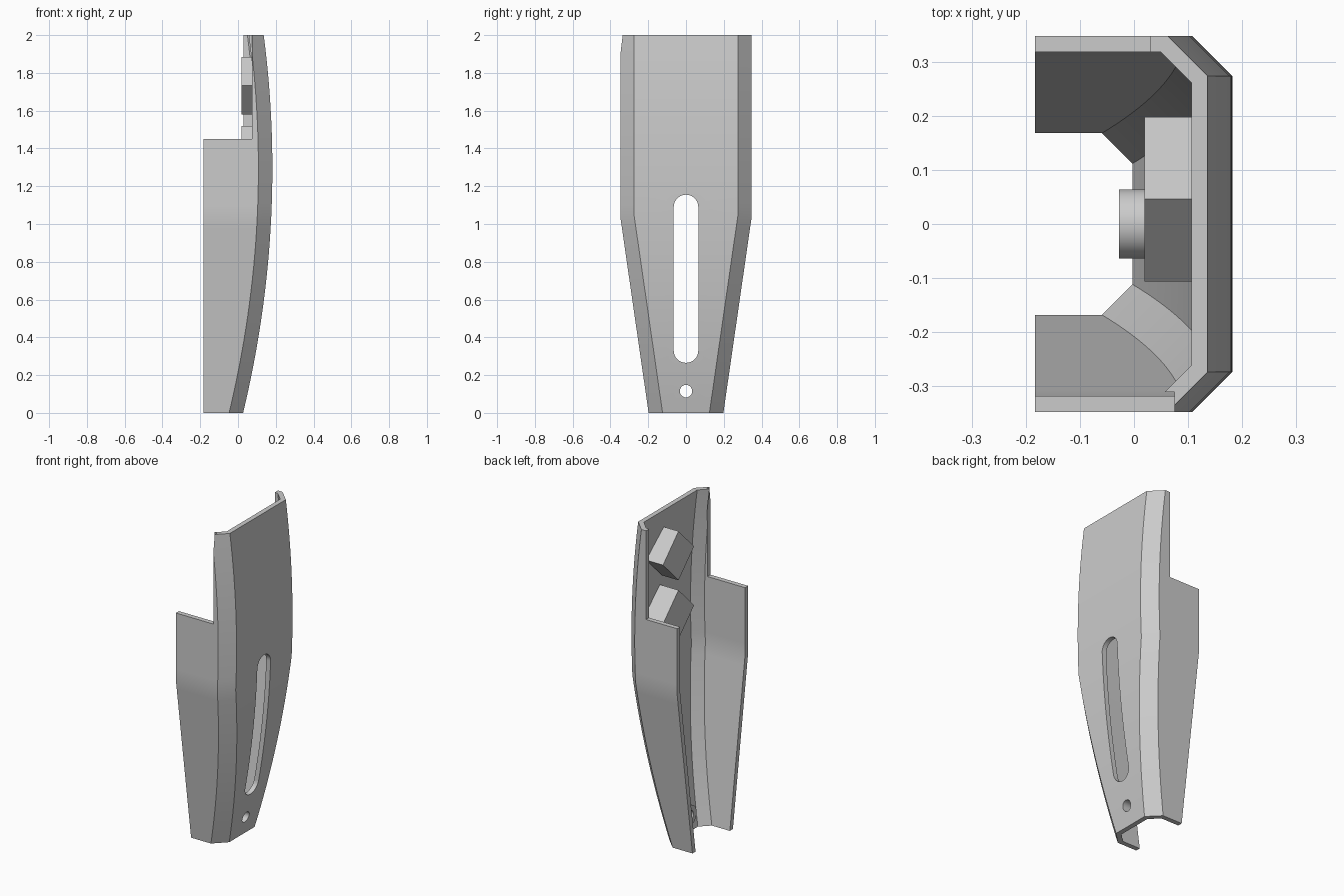
import bpy, bmesh
from math import cos, sin, pi, tan

if "Cube" in bpy.data.objects:
    bpy.data.objects.remove(bpy.data.objects["Cube"])

grey = bpy.data.materials.new("plain grey")
grey.use_nodes = True
colour = (0.6, 0.6, 0.6, 1)
grey.diffuse_color = colour
grey.node_tree.nodes["Principled BSDF"].inputs["Base Color"].default_value = colour

T = 0.03            # sheet thickness
BACK = -0.183       # open edge of the side walls
HOLE_Z = 0.115


def loft(name, rings):
    """Closed solid skinned through rings with equal point counts."""
    bm = bmesh.new()
    loops = [[bm.verts.new(p) for p in ring] for ring in rings]
    n = len(loops[0])
    for a, b in zip(loops, loops[1:]):
        for i in range(n):
            j = (i + 1) % n
            bm.faces.new((a[i], a[j], b[j], b[i]))
    bm.faces.new(loops[0][::-1])
    bm.faces.new(loops[-1])
    bmesh.ops.recalc_face_normals(bm, faces=bm.faces[:])
    mesh = bpy.data.meshes.new(name)
    bm.to_mesh(mesh)
    bm.free()
    mesh.materials.append(grey)
    obj = bpy.data.objects.new(name, mesh)
    bpy.context.collection.objects.link(obj)
    return obj


def prism(name, x0, x1, outline):
    """Extrude a (y, z) outline along x."""
    return loft(name, [[(x, y, z) for y, z in outline] for x in (x0, x1)])


def arc(y, z, r, sides, start=0, sweep=2 * pi, ends=0):
    return [(y + r * cos(start + sweep * i / sides),
             z + r * sin(start + sweep * i / sides)) for i in range(sides + ends)]


def rect(y0, y1, z0, z1):
    return [(y0, z0), (y1, z0), (y1, z1), (y0, z1)]


def activate(obj):
    bpy.ops.object.select_all(action='DESELECT')
    obj.select_set(True)
    bpy.context.view_layer.objects.active = obj


def cut(obj, cutter):
    mod = obj.modifiers.new("cut", 'BOOLEAN')
    mod.operation = 'DIFFERENCE'
    mod.solver = 'EXACT'
    mod.object = cutter
    activate(obj)
    bpy.ops.object.modifier_apply(modifier=mod.name)
    bpy.data.objects.remove(cutter)


def smooth(obj):
    activate(obj)
    bpy.ops.object.shade_smooth_by_angle(angle=pi / 9)


def channel_ring(z):
    """Chamfered channel section: bowed front, tapering below the shoulder."""
    front = 0.182 - (z - 1.295) ** 2 / 10.82
    half = 0.348 - 0.15 * max(0, 1.04 - z) / 1.04
    c, k = 0.074, T * tan(pi / 8)
    outer = [(BACK, half), (front - c, half), (front, half - c)]
    inner = [(front - T, half - c - k), (front - c - k, half - T), (BACK, half - T)]
    side = outer + [(x, -y) for x, y in outer[::-1]]
    side += [(x, -y) for x, y in inner[::-1]] + inner
    return [(x, y, z) for x, y in side]


# Curved shell
levels = [1.04 * i / 16 for i in range(16)] + [1.04 + 0.96 * i / 15 for i in range(16)]
shell = loft("curved_shell", [channel_ring(z) for z in levels])

# Long slot, pin hole and the stepped side walls
slot = arc(0, 1.09, 0.065, 20, 0, pi, 1) + arc(0, 0.33, 0.065, 20, pi, pi, 1)
cut(shell, prism("slot_cutter", -0.1, 0.3, slot))
cut(shell, prism("hole_cutter", -0.1, 0.3, arc(0, HOLE_Z, 0.033, 32)))
cut(shell, prism("right_step_cutter", -0.5, 0.075, rect(-0.5, -0.311, 1.45, 2.2)))
cut(shell, prism("left_step_cutter", -0.5, 0.03, rect(0.311, 0.5, 1.45, 2.2)))
smooth(shell)

# Round boss behind the pin hole
boss = prism("pin_boss", -0.028, 0.03, arc(0, HOLE_Z, 0.064, 48))
cut(boss, prism("boss_cutter", -0.1, 0.3, arc(0, HOLE_Z, 0.033, 32)))
smooth(boss)

# Two diamond blocks on the inner face
for name, z, end in (("upper_block", 1.733, 0.132), ("lower_block", 1.368, 0.155)):
    prism(name, 0.019, end, arc(0.046, z, 0.152, 4))
